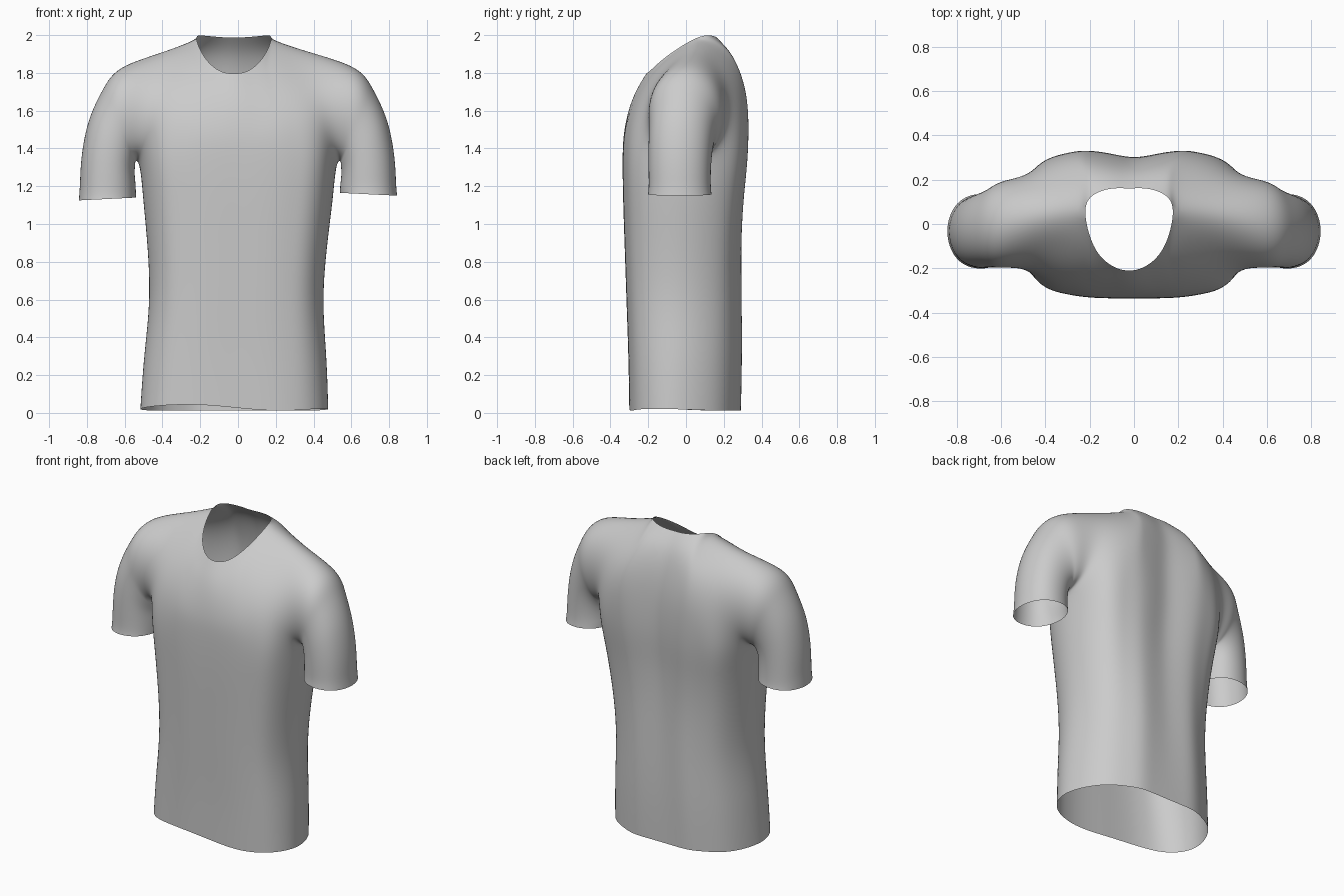
import bpy, bmesh, math
from mathutils import Vector as V

if "Cube" in bpy.data.objects:
    bpy.data.objects.remove(bpy.data.objects["Cube"])

bm = bmesh.new()


def grid(rows, side):
    """Skin a grid of points with quads, mirrored when side is -1."""
    vs = [[bm.verts.new((p[0] * side, p[1], p[2])) for p in r] for r in rows]
    for a, b in zip(vs, vs[1:]):
        for i in range(len(a) - 1):
            bm.faces.new((a[i], a[i + 1], b[i + 1], b[i]))


def sleeve_ring(inner, outer, yc, ry):
    """Eight points round the arm, from underarm over the front to the top and back."""
    pts = []
    for k in range(8):
        a = k * math.pi / 4
        t = (1 - math.cos(a)) / 2
        s = math.sin(a)
        y = yc - ry * math.copysign(abs(s) ** 0.85, s)
        pts.append(V((inner[0] + (outer[0] - inner[0]) * t, y,
                      inner[1] + (outer[1] - inner[1]) * t)))
    return pts


# Sleeve: rings fan from the armhole down to the cuff
sleeve = [sleeve_ring(*r) for r in (
    ((.53, 1.33), (.62, 1.828), 0, .20),
    ((.543, 1.315), (.715, 1.71), -.015, .18),
    ((.547, 1.275), (.79, 1.55), -.028, .17),
    ((.543, 1.225), (.828, 1.36), -.033, .165),
    ((.54, 1.195), (.837, 1.22), -.033, .164),
    ((.54, 1.165), (.843, 1.15), -.033, .168))]
hole = sleeve[0]

# Torso tube: z, half width, front depth, back depth, spine groove, back corner, side y
shape = [(0, 1), (.2, 1), (.4, .985), (.6, .93), (.85, .74)]
body = []
for z, w, f, b, g, c, sy in (
        (.02, .50, .30, .29, 1, .52, -.06), (.30, .485, .305, .297, .98, .54, -.05),
        (.60, .463, .315, .297, .96, .58, -.04), (.90, .48, .325, .297, .94, .64, -.03),
        (1.15, .507, .333, .312, .91, .70, -.02), (1.36, .53, .335, .332, .90, .75, 0)):
    dz = .008 if z < .1 else 0
    groove = (g, (1 + g) / 2, 1, .6 + .4 * (c + .25), c / .74)
    front = [V((x * w, -f * y, z + dz)) for x, y in shape]
    back = [V((x * w, b * y * k, z - dz)) for (x, y), k in zip(shape, groove)]
    body.append(front + [V((w, sy, z))] + back[::-1])
body[-1][5] = hole[0]

# Yoke: neckline and shoulder points with the bulge (y, z) of each column
shoulder = [(.198, .05, 1.983), (.40, .03, 1.908)]
front_top = [(0, -.21, 1.797), (.083, -.185, 1.815), (.16, -.1, 1.89)] + shoulder
back_top = [(0, .16, 1.987), (.08, .16, 1.99), (.165, .128, 1.997)] + shoulder
front_ctl = [(-.335, 1.62), (-.335, 1.62), (-.335, 1.66), (-.325, 1.75), (-.285, 1.73)]
back_ctl = [(.32, 1.85), (.335, 1.86), (.36, 1.88), (.38, 1.90), (.315, 1.83)]


def yoke(base, tops, ctl, edge):
    rows = []
    for k in range(5):
        t = k / 4
        row = []
        for p, q, c in zip(base, tops, ctl):
            q = V(q)
            m = V(((p.x + q.x) / 2, c[0], c[1]))
            row.append(p * (1 - t) ** 2 + m * 2 * t * (1 - t) + q * t * t)
        rows.append(row + [edge[k]])
    return rows


front_yoke = yoke(body[-1][:5], front_top, front_ctl, hole[:5])
back_yoke = yoke(body[-1][:5:-1], back_top, back_ctl, [hole[-k % 8] for k in range(5)])

for side in (1, -1):
    grid(body, side)
    grid(front_yoke, side)
    grid(back_yoke, side)
    grid([r + r[:1] for r in sleeve], side)
bmesh.ops.remove_doubles(bm, verts=bm.verts, dist=1e-4)
bmesh.ops.recalc_face_normals(bm, faces=bm.faces)


def clamp(v):
    return max(0, min(1, v))


# Slight lean of the hem and neckline towards -x, wavy front hem, lower left cuff
for v in bm.verts:
    x, z = abs(v.co.x), v.co.z
    if z < .1 and v.co.y < 0:
        v.co.z -= .016 * math.sin(2 * math.pi * v.co.x)
    if v.co.x < -.535 and z < 1.22:
        v.co.z -= .025
    v.co.x -= .02 * clamp(1 - z / 1.1)
    v.co.x -= .022 * clamp((z - 1.6) / .2) * clamp((.5 - x) / .25)

mesh = bpy.data.meshes.new("shirt")
bm.to_mesh(mesh)
bm.free()
shirt = bpy.data.objects.new("shirt", mesh)
bpy.context.collection.objects.link(shirt)
sub = shirt.modifiers.new("smooth", 'SUBSURF')
sub.levels = sub.render_levels = 3

# Nudge the cage so the smoothed surface passes through the planned points
target = [v.co.copy() for v in mesh.vertices]
for _ in range(3):
    deps = bpy.context.evaluated_depsgraph_get()
    got = [v.co.copy() for v in shirt.evaluated_get(deps).data.vertices[:len(target)]]
    for v, want, now in zip(mesh.vertices, target, got):
        v.co += (want - now) * .7
    mesh.update()
    shirt.update_tag()
    bpy.context.view_layer.update()

for p in mesh.polygons:
    p.use_smooth = True
